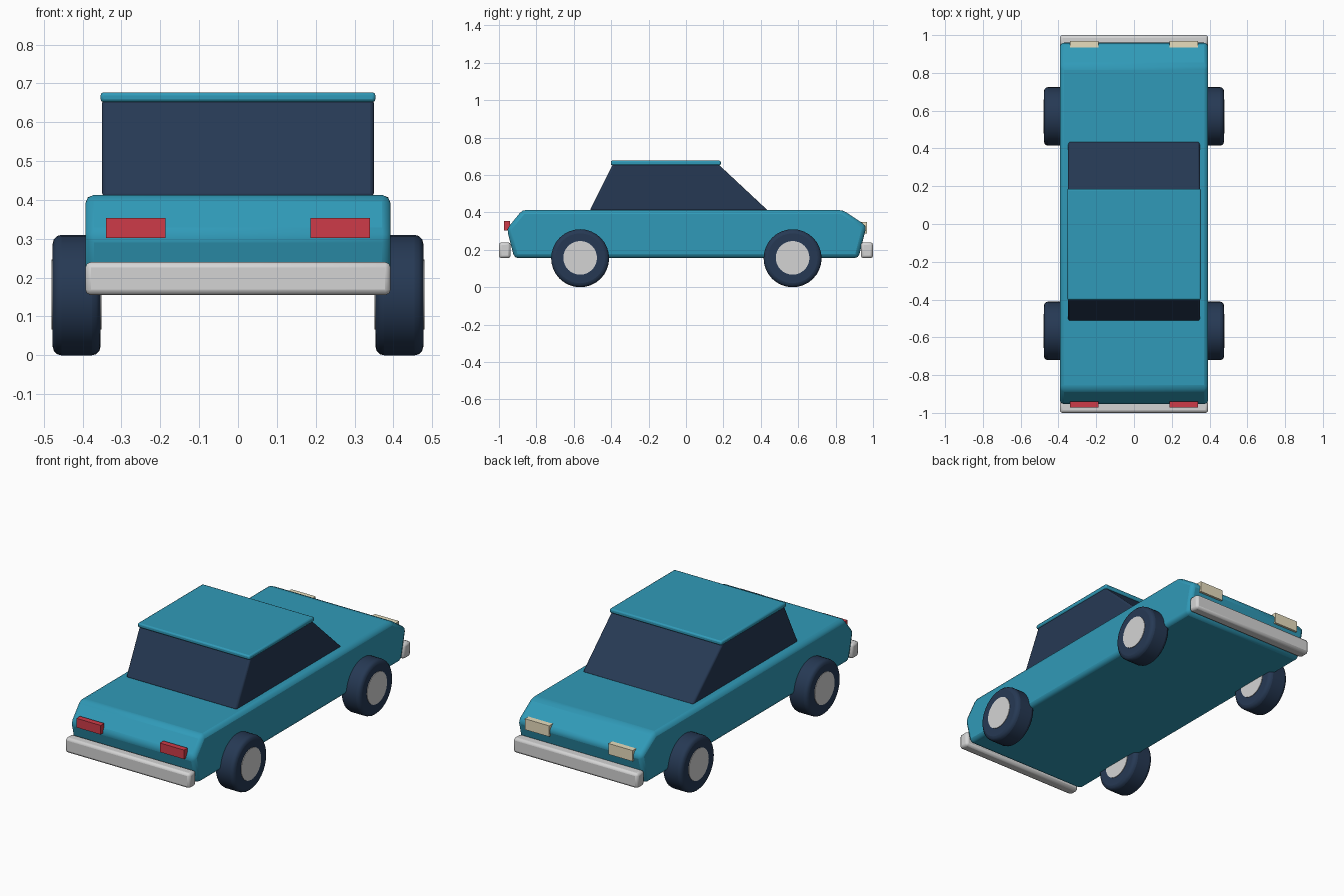
import bpy, bmesh, math
from mathutils import Matrix

if "Cube" in bpy.data.objects:
    bpy.data.objects.remove(bpy.data.objects["Cube"])


def material(name, rgb):
    m = bpy.data.materials.new(name)
    lin = [(c / 255 / 12.92 if c < 11 else ((c / 255 + 0.055) / 1.055) ** 2.4) for c in rgb]
    m.diffuse_color = (*lin, 1)
    m.use_nodes = True
    m.node_tree.nodes["Principled BSDF"].inputs["Base Color"].default_value = m.diffuse_color
    return m


TEAL = material("teal paint", (48, 154, 184))
DARK = material("dark navy", (38, 57, 84))
GREY = material("light grey", (212, 212, 212))
RED = material("red lens", (206, 59, 72))
CREAM = material("cream lens", (232, 222, 190))


def finish(name, bm, mat, bevel=0.0, segments=2, angle=25):
    bmesh.ops.recalc_face_normals(bm, faces=bm.faces)
    me = bpy.data.meshes.new(name)
    bm.to_mesh(me)
    bm.free()
    ob = bpy.data.objects.new(name, me)
    bpy.context.collection.objects.link(ob)
    me.materials.append(mat)
    if bevel:
        b = ob.modifiers.new("bevel", 'BEVEL')
        b.width, b.segments = bevel, segments
        b.limit_method, b.angle_limit = 'ANGLE', math.radians(angle)
    bpy.ops.object.select_all(action='DESELECT')
    ob.select_set(True)
    bpy.context.view_layer.objects.active = ob
    bpy.ops.object.shade_smooth_by_angle(angle=math.radians(30))
    return ob


def extrude_profile(name, pts, half_width, mat, bevel):
    """Side outline in (y, z), extruded across x."""
    bm = bmesh.new()
    f = bm.faces.new([bm.verts.new((-half_width, y, z)) for y, z in pts])
    r = bmesh.ops.extrude_face_region(bm, geom=[f])
    verts = [v for v in r["geom"] if isinstance(v, bmesh.types.BMVert)]
    bmesh.ops.translate(bm, verts=verts, vec=(2 * half_width, 0, 0))
    return finish(name, bm, mat, bevel)


def box(name, x, y, z, mat, bevel=0.0):
    bm = bmesh.new()
    bmesh.ops.create_cube(bm, size=1)
    for v in bm.verts:
        v.co = [(a + b) / 2 + c * (b - a) for c, (a, b) in zip(v.co, (x, y, z))]
    return finish(name, bm, mat, bevel)


def disc(name, x0, x1, y, z, radius, mat, bevel=0.0):
    bm = bmesh.new()
    m = Matrix.Translation(((x0 + x1) / 2, y, z)) @ Matrix.Rotation(math.pi / 2, 4, 'Y')
    bmesh.ops.create_cone(bm, cap_ends=True, segments=32, radius1=radius, radius2=radius,
                          depth=abs(x1 - x0), matrix=m)
    return finish(name, bm, mat, bevel, 3)


# body shell, glass cabin, roof panel
extrude_profile("car_body", [(-0.918, 0.155), (-0.958, 0.312), (-0.875, 0.413),
                             (0.838, 0.413), (0.965, 0.328), (0.922, 0.155)], 0.393, TEAL, 0.022)
extrude_profile("cabin_glass", [(-0.515, 0.408), (-0.39, 0.66), (0.17, 0.66), (0.44, 0.408)],
                0.35, DARK, 0.01)
box("roof_panel", (-0.354, 0.354), (-0.402, 0.186), (0.652, 0.677), TEAL, 0.008)

# bumpers
box("front_bumper", (-0.393, 0.393), (-1.0, -0.938), (0.155, 0.24), GREY, 0.014)
box("back_bumper", (-0.393, 0.393), (0.935, 1.0), (0.155, 0.24), GREY, 0.014)

# lights and wheels on both sides
for side, s in (("left", -1), ("right", 1)):
    xs = sorted((s * 0.187, s * 0.34))
    box(f"{side}_red_light", xs, (-0.972, -0.94), (0.302, 0.354), RED)
    box(f"{side}_cream_light", xs, (0.935, 0.968), (0.288, 0.35), CREAM)
    for end, y in (("front", -0.566), ("back", 0.57)):
        disc(f"{end}_{side}_tyre", s * 0.354, s * 0.477, y, 0.155, 0.155, DARK, 0.022)
        disc(f"{end}_{side}_hub", s * 0.351, s * 0.48, y, 0.157, 0.09, GREY)
